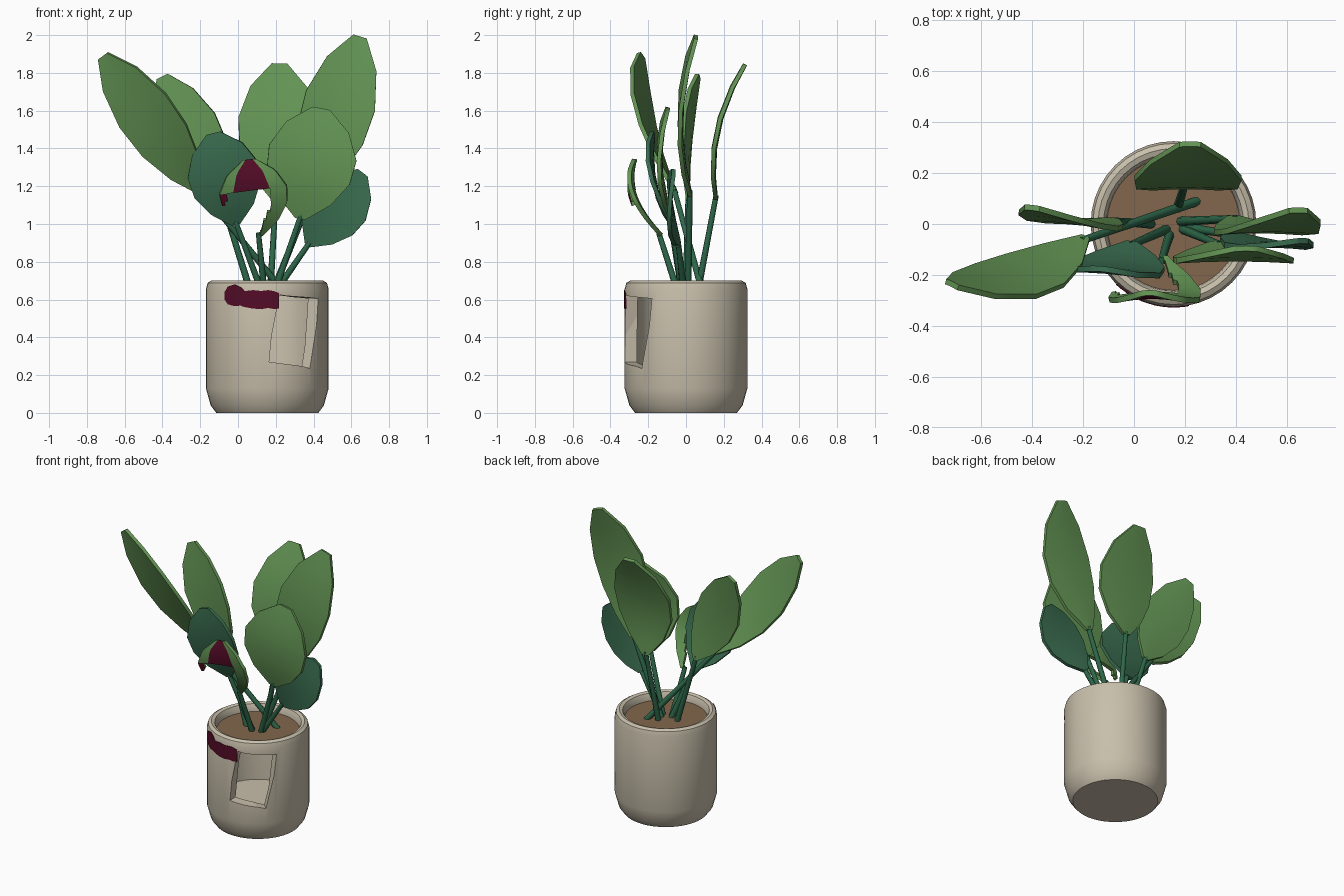
import bpy, bmesh, math
from mathutils import Vector

if "Cube" in bpy.data.objects:
    bpy.data.objects.remove(bpy.data.objects["Cube"])

CX = 0.155  # pot axis


def mat(name, rgb):
    m = bpy.data.materials.new(name)
    lin = [((c / 255 + 0.055) / 1.055) ** 2.4 for c in rgb]
    m.diffuse_color = (*lin, 1)
    m.use_nodes = True
    m.node_tree.nodes["Principled BSDF"].inputs["Base Color"].default_value = m.diffuse_color
    return m


CLAY = mat("clay", (200, 191, 171))
SOIL = mat("soil", (130, 103, 77))
LIGHT = mat("light_green", (99, 148, 84))
DARK = mat("dark_green", (58, 109, 80))
STEM = mat("stem_green", (46, 104, 74))
RED = mat("dark_red", (84, 12, 38))


def finish(name, bm, mats, smooth=40):
    bmesh.ops.recalc_face_normals(bm, faces=bm.faces)
    me = bpy.data.meshes.new(name)
    bm.to_mesh(me)
    bm.free()
    ob = bpy.data.objects.new(name, me)
    bpy.context.collection.objects.link(ob)
    for m in mats:
        me.materials.append(m)
    bpy.ops.object.select_all(action='DESELECT')
    ob.select_set(True)
    bpy.context.view_layer.objects.active = ob
    if smooth:
        bpy.ops.object.shade_smooth_by_angle(angle=math.radians(smooth))
    return ob


def lathe(name, profile, material, n=40):
    bm = bmesh.new()
    vs = [bm.verts.new((CX + r, 0, z)) for r, z in profile]
    es = [bm.edges.new(p) for p in zip(vs, vs[1:])]
    bmesh.ops.spin(bm, geom=vs + es, cent=(CX, 0, 0), axis=(0, 0, 1),
                   angle=math.tau, steps=n, use_duplicate=False)
    bmesh.ops.remove_doubles(bm, verts=bm.verts, dist=1e-4)
    return finish(name, bm, [material])


# hollow pot and soil
pot = lathe("pot", [(0, 0), (.27, 0), (.30, .04), (.325, .13), (.325, .655), (.316, .688),
                    (.296, .70), (.275, .693), (.264, .67), (.26, .64), (.26, .17), (0, .17)], CLAY)
lathe("soil", [(0, .625), (.262, .625), (.262, .645), (0, .645)], SOIL)

# slanted broken window in the front of the pot, cut towards the axis
bm = bmesh.new()
rings = []
for k in (0.6, 1.25):
    ring = []
    for x, z in [(.22, .625), (.425, .605), (.38, .235), (.165, .27)]:
        dx = x - CX
        y = -math.sqrt(.325 ** 2 - dx ** 2)
        ring.append(bm.verts.new((CX + dx * k, y * k, z)))
    rings.append(ring)
bm.faces.new(rings[0])
bm.faces.new(rings[1][::-1])
for i in range(4):
    j = (i + 1) % 4
    bm.faces.new((rings[0][i], rings[0][j], rings[1][j], rings[1][i]))
bmesh.ops.triangulate(bm, faces=bm.faces)
cutter = finish("window_cutter", bm, [CLAY], 0)
cutter.hide_render = True
bpy.context.view_layer.objects.active = pot
mod = pot.modifiers.new("window", 'BOOLEAN')
mod.operation, mod.solver, mod.object = 'DIFFERENCE', 'EXACT', cutter
bpy.ops.object.modifier_apply(modifier=mod.name)
bpy.data.objects.remove(cutter)

# painted stroke under the rim: (x, low z, high z)
bm = bmesh.new()
prev = None
for x, lo, hi in [(-.072, .60, .64), (-.055, .575, .668), (-.02, .565, .68), (.012, .568, .665),
                  (.035, .56, .645), (.08, .552, .65), (.12, .55, .645), (.16, .555, .65),
                  (.19, .55, .645), (.217, .552, .635)]:
    a = math.asin((x - CX) / .329)
    cur = [bm.verts.new((CX + r * math.sin(a), -r * math.cos(a), z))
           for r, z in ((.322, lo), (.328, lo), (.328, hi), (.322, hi))]
    if prev:
        for i in range(4):
            j = (i + 1) % 4
            bm.faces.new((prev[i], prev[j], cur[j], cur[i]))
    else:
        bm.faces.new(cur)
    prev = cur
bm.faces.new(prev)
finish("painted_stroke", bm, [RED])


def stem(name, a, b, r=.017, n=8):
    a, b = Vector(a), Vector(b)
    bm = bmesh.new()
    bmesh.ops.create_cone(bm, cap_ends=True, segments=n, radius1=r * 1.1, radius2=r * .85,
                          depth=(b - a).length)
    rot = (b - a).to_track_quat('Z', 'Y').to_matrix().to_4x4()
    bmesh.ops.transform(bm, matrix=rot, verts=bm.verts)
    bmesh.ops.translate(bm, vec=(a + b) / 2, verts=bm.verts)
    finish(name, bm, [STEM], 60)


ROWS = [(0, .12), (.17, .62), (.38, .95), (.6, 1), (.83, .72), (1, .2)]


def half_width(t):
    for (t0, w0), (t1, w1) in zip(ROWS, ROWS[1:]):
        if t <= t1 + 1e-6:
            return w0 + (w1 - w0) * (t - t0) / (t1 - t0)


def leaf(name, base, tip, ymid, half, material, tilt=0, torn=False):
    """Thin blade; ymid is the depth of its middle, tilt turns its right edge back."""
    b, e = Vector(base), Vector(tip)
    side = Vector((0, 1, 0)).cross((e - b).normalized()).normalized()
    side.y += tilt
    bow = ymid - (b.y + e.y) / 2
    ts = [i / 20 for i in range(21)] if torn else [t for t, _ in ROWS]
    nc = 20 if torn else 4
    cup = .02 if torn else .008
    bm = bmesh.new()
    grid = []
    for t in ts:
        w = half * half_width(t)
        c = b.lerp(e, t) + Vector((0, bow * 4 * t * (1 - t), 0))
        row = []
        for j in range(nc + 1):
            s = 2 * j / nc - 1
            row.append(bm.verts.new(c + side * (w * s) + Vector((0, cup * (.5 - s * s * w / half), 0))))
        grid.append(row)
    for i in range(len(ts) - 1):
        for j in range(nc):
            t, s = (ts[i] + ts[i + 1]) / 2, (2 * j + 1) / nc - 1
            # torn-out lower left part, leaving a crescent and a sliver
            if torn and t < .6 and -.75 - (.6 - t) * 1.2 < s < .52 - .8 * max(0, .4 - t):
                continue
            if torn and .1 < t < .4 and s < 0:
                continue
            f = bm.faces.new((grid[i][j], grid[i][j + 1], grid[i + 1][j + 1], grid[i + 1][j]))
            if torn and ((t > .6 and -.62 < s < .5) or (.4 < t < .6 and s < -.7)):
                f.material_index = 1
    loose = [v for v in bm.verts if not v.link_faces]
    bmesh.ops.delete(bm, geom=loose, context='VERTS')
    ob = finish(name, bm, [material, RED] if torn else [material], 50)
    # thickness
    sol = ob.modifiers.new("thickness", 'SOLIDIFY')
    sol.thickness, sol.offset = .022, 0
    bpy.ops.object.modifier_apply(modifier=sol.name)
    bpy.ops.object.shade_smooth_by_angle(angle=math.radians(50))
    # red paint only on the front
    for p in ob.data.polygons:
        if p.normal.y > -.3:
            p.material_index = 0


# name, stem foot (x, y), leaf base, leaf tip, middle y, half width, colour, tilt, torn
PLANT = [
    ("far_left", (.25, .09), (-.19, -.06, 1.17), (-.715, -.24, 1.89), -.205, .15, LIGHT, -.4, False),
    ("back_left", (.07, 0), (-.08, .01, 1.12), (-.40, .06, 1.78), .005, .165, LIGHT, -.1, False),
    ("dark_left", (.13, -.02), (-.01, -.08, 1.0), (-.13, -.18, 1.48), -.175, .19, DARK, -.08, False),
    ("torn_front", (.14, -.04), (.11, -.14, .94), (.06, -.28, 1.34), -.275, .18, LIGHT, 0, True),
    ("front_right", (.19, -.02), (.33, -.08, 1.03), (.44, -.10, 1.61), -.14, .235, LIGHT, 0, False),
    ("far_right", (.18, .01), (.39, .02, 1.15), (.645, .05, 1.99), -.03, .19, LIGHT, 0, False),
    ("back_middle", (.17, .06), (.20, .155, 1.13), (.22, .31, 1.845), .165, .21, LIGHT, 0, False),
    ("dark_right", (.19, -.01), (.37, -.04, .89), (.66, -.07, 1.27), -.085, .165, DARK, 0, False),
]
for nm, foot, base, tip, ymid, half, colour, tilt, torn in PLANT:
    top = Vector(base).lerp(Vector(tip), .03)
    stem(nm + "_stem", (*foot, .63), top)
    leaf(nm + "_leaf", base, tip, ymid, half, colour, tilt, torn)
